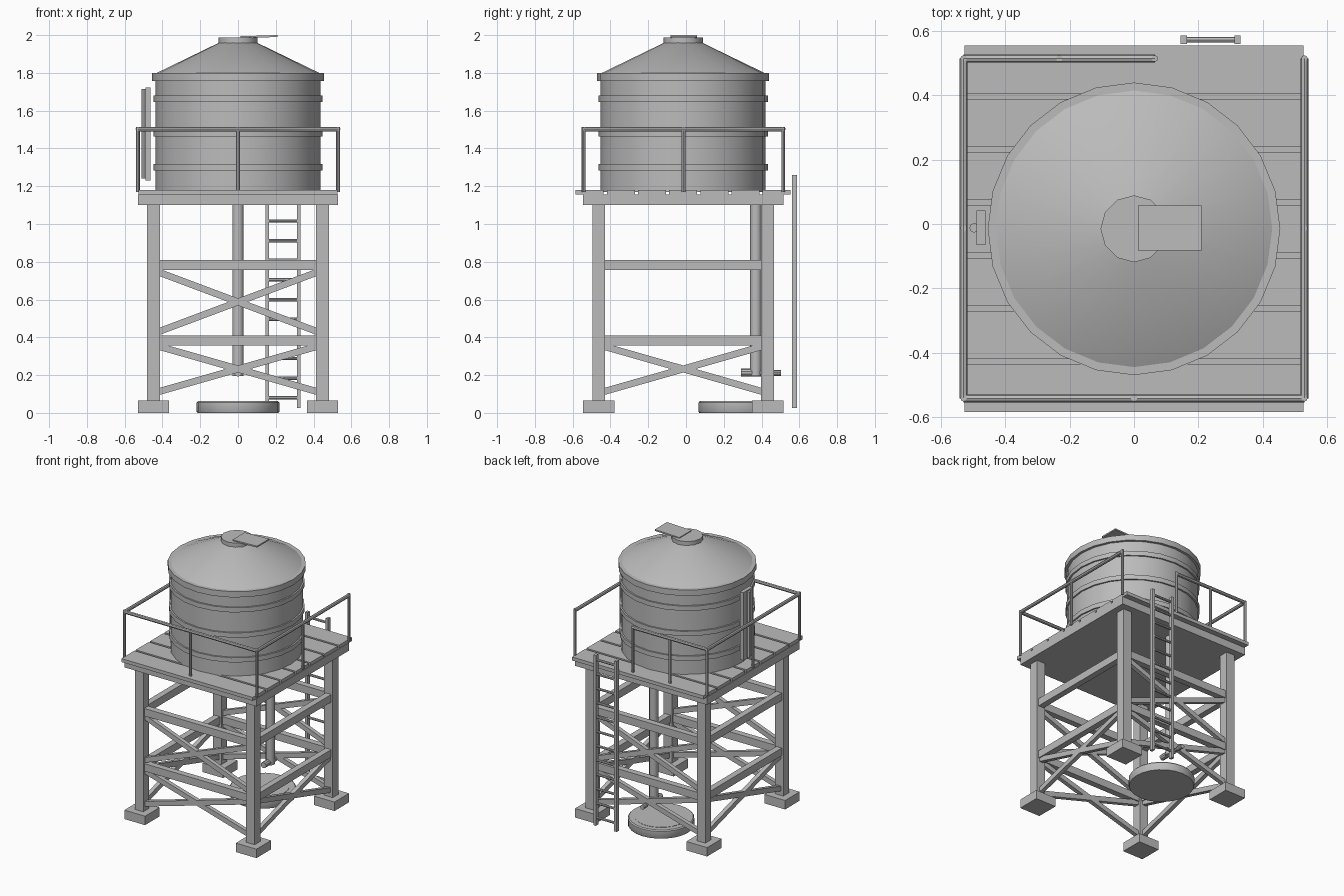
import bpy, bmesh, math
from mathutils import Vector, Matrix

if "Cube" in bpy.data.objects:
    bpy.data.objects.remove(bpy.data.objects["Cube"], do_unlink=True)

grey = bpy.data.materials.new("plain_grey")
grey.use_nodes = True
grey.diffuse_color = (0.5, 0.5, 0.5, 1)
grey.node_tree.nodes["Principled BSDF"].inputs["Base Color"].default_value = (0.5, 0.5, 0.5, 1)

CY = -0.015      # tower centre in y
LEG = 0.447      # leg offset from the centre
RAIL = 0.53      # railing offset from the centre
DECK = 1.18      # walking surface height


def finish(name, bm, smooth=False):
    bmesh.ops.recalc_face_normals(bm, faces=bm.faces)
    mesh = bpy.data.meshes.new(name)
    bm.to_mesh(mesh)
    bm.free()
    mesh.materials.append(grey)
    obj = bpy.data.objects.new(name, mesh)
    bpy.context.collection.objects.link(obj)
    if smooth:
        bpy.ops.object.select_all(action="DESELECT")
        obj.select_set(True)
        bpy.context.view_layer.objects.active = obj
        bpy.ops.object.shade_smooth_by_angle(angle=math.radians(35))
    return obj


def box(name, x, y, z):
    """Box from its (low, high) range on each axis."""
    bm = bmesh.new()
    size = [b - a for a, b in (x, y, z)]
    mid = [(a + b) / 2 for a, b in (x, y, z)]
    bmesh.ops.create_cube(bm, size=1, matrix=Matrix.Translation(mid) @ Matrix.Diagonal((*size, 1)))
    return finish(name, bm)


def beam(name, p, q, depth, height):
    """Rectangular bar between two points, standing upright."""
    p, q = Vector(p), Vector(q)
    bm = bmesh.new()
    turn = (q - p).to_track_quat("X", "Z").to_matrix().to_4x4()
    shape = Matrix.Diagonal(((q - p).length, depth, height, 1))
    bmesh.ops.create_cube(bm, size=1, matrix=Matrix.Translation((p + q) / 2) @ turn @ shape)
    return finish(name, bm)


def tube(name, p, q, radius, sides=8):
    p, q = Vector(p), Vector(q)
    bm = bmesh.new()
    turn = (q - p).to_track_quat("Z", "Y").to_matrix().to_4x4()
    bmesh.ops.create_cone(bm, cap_ends=True, segments=sides, radius1=radius, radius2=radius,
                          depth=(q - p).length, matrix=Matrix.Translation((p + q) / 2) @ turn)
    return finish(name, bm, True)


def lathe(name, profile, sides, x=0, y=CY):
    """Solid turned about a vertical axis from (radius, height) points."""
    bm = bmesh.new()
    rings = [[bm.verts.new((x + r * math.cos(math.tau * i / sides),
                            y + r * math.sin(math.tau * i / sides), z))
              for i in range(sides)] for r, z in profile]
    for low, high in zip(rings, rings[1:]):
        for i in range(sides):
            j = (i + 1) % sides
            bm.faces.new((low[i], low[j], high[j], high[i]))
    bm.faces.new(rings[0])
    bm.faces.new(rings[-1])
    return finish(name, bm, True)


# Legs on footings
for sx in (-1, 1):
    for sy in (-1, 1):
        x, y = sx * LEG, CY + sy * LEG
        box("footing", (x - 0.083, x + 0.083), (y - 0.083, y + 0.083), (0, 0.065))
        box("leg", (x - 0.034, x + 0.034), (y - 0.034, y + 0.034), (0.06, 1.11))

# Girts and crossed braces; the upper crosses are on the front and back only
for s in (-1, 1):
    for along_x in (True, False):
        def at(t, z):
            return (t * LEG, CY + s * LEG, z) if along_x else (s * LEG, CY + t * LEG, z)
        for z in (0.383, 0.783):
            beam("girt", at(-1, z), at(1, z), 0.045, 0.055)
        spans = [(0.105, 0.36)] + ([(0.42, 0.755)] if along_x else [])
        for low, high in spans:
            beam("brace", at(-1, low), at(1, high), 0.03, 0.036)
            beam("brace", at(-1, high), at(1, low), 0.03, 0.036)

# Deck slab and planks
box("deck_slab", (-0.53, 0.53), (CY - 0.53, CY + 0.53), (1.1, 1.157))
for i in range(-3, 4):
    y = CY + i * 0.165
    box("deck_plank", (-0.527, 0.527), (y - 0.0745, y + 0.0745), (1.155, DECK))

# Railing, open at the back where the ladder arrives
front, back, gap = CY - RAIL + 0.003, CY + RAIL, 0.065
TOP = 1.502
runs = [((-RAIL, front), (RAIL, front)), ((-RAIL, front), (-RAIL, back)),
        ((RAIL, front), (RAIL, back)), ((-RAIL, back), (gap, back))]
posts = set()
for a, b in runs:
    tube("handrail", (*a, TOP), (*b, TOP), 0.0125)
    posts |= {a, b, ((a[0] + b[0]) / 2, (a[1] + b[1]) / 2)}
for x, y in sorted(posts):
    tube("rail_post", (x, y, DECK - 0.01), (x, y, TOP + 0.012), 0.01)

# Ladder
for x in (0.155, 0.322):
    box("ladder_stile", (x - 0.01, x + 0.01), (0.56, 0.587), (0.025, 1.26))
for i in range(12):
    z = 0.08 + i * 0.104
    tube("ladder_rung", (0.15, 0.573, z), (0.327, 0.573, z), 0.009)

# Tank with bands, roof and hatch
lathe("tank_wall", [(0.437, DECK - 0.01), (0.437, 1.78)], 24)
for z in (1.3, 1.48, 1.663):
    lathe("tank_band", [(0.448, z - 0.017), (0.448, z + 0.017)], 24)
lathe("tank_rim", [(0.455, 1.758), (0.455, 1.8)], 24)
lathe("roof", [(0.43, 1.79), (0.43, 1.8), (0.1, 1.96)], 24)
lathe("hatch_collar", [(0.104, 1.95), (0.104, 1.988)], 12)
beam("hatch_lid", (0.013, -0.012, 1.989), (0.21, -0.012, 1.995), 0.14, 0.01)

# Level gauge beside the tank
box("gauge_board", (-0.49, -0.462), (-0.066, 0.042), (1.23, 1.722))
tube("gauge_tube", (-0.497, -0.012, 1.24), (-0.497, -0.012, 1.715), 0.015)

# Outlet pipe with spout and valve
tube("outlet_pipe", (0, 0.37, 0.195), (0, 0.37, 1.11), 0.03, 12)
tube("spout", (0, 0.29, 0.213), (0, 0.42, 0.213), 0.021, 10)
tube("valve_stem", (0, 0.41, 0.21), (0, 0.47, 0.21), 0.01)
tube("valve_knob", (0, 0.46, 0.21), (0, 0.502, 0.21), 0.016, 10)

# Round basin under the spout
lathe("basin", [(0.215, 0), (0.219, 0.006), (0.219, 0.054), (0.212, 0.062)], 24, y=0.285)
lathe("basin_water", [(0.175, 0.055), (0.175, 0.064)], 24, y=0.285)
